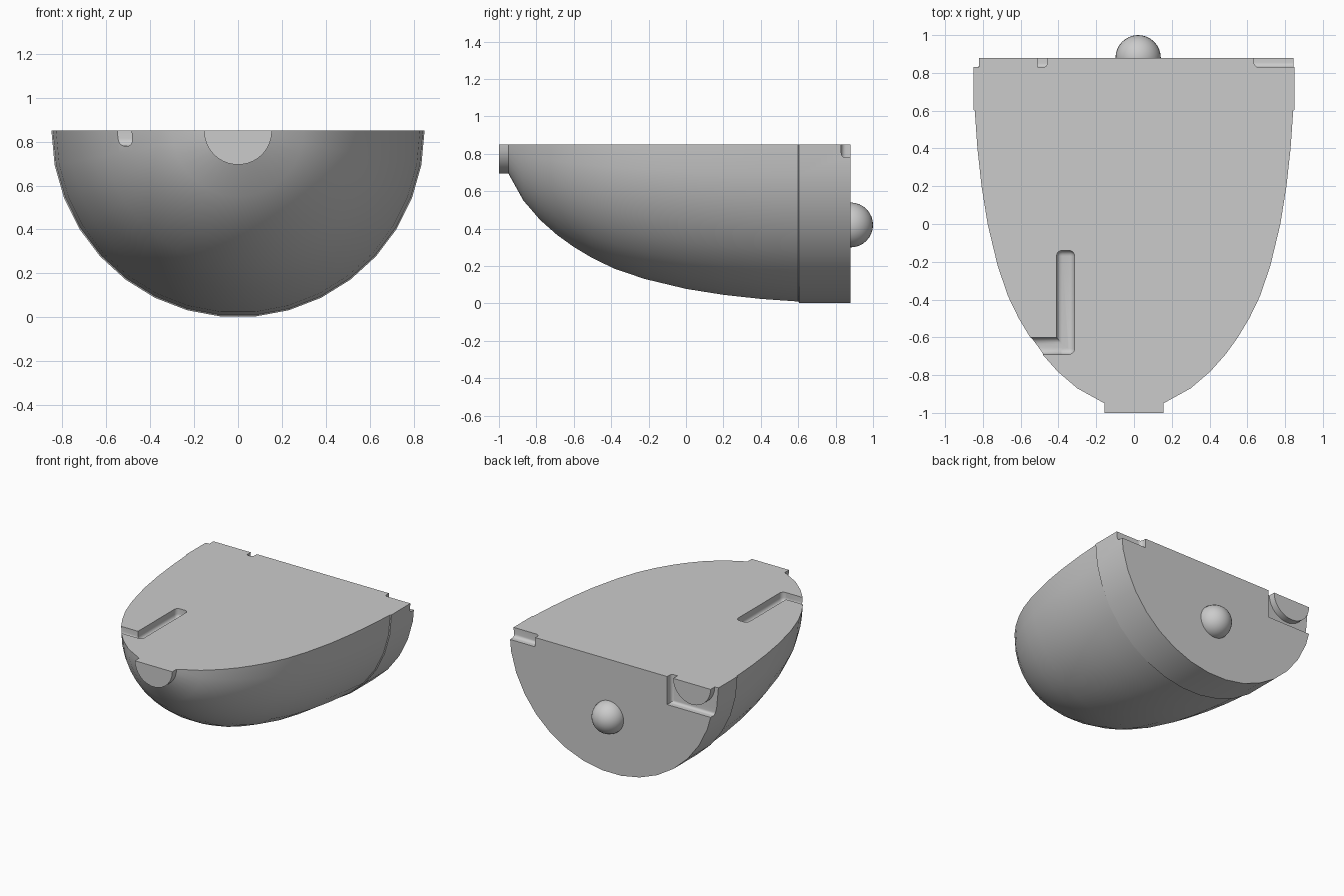
import bpy, bmesh, math

cube = bpy.data.objects.get("Cube")
if cube:
    bpy.data.objects.remove(cube, do_unlink=True)

TOP = 0.85      # height of the flat cut face
BACK = 0.88     # y of the flat rear face

grey = bpy.data.materials.new("light_grey")
grey.use_nodes = True
COLOUR = (0.6, 0.6, 0.6, 1)
grey.diffuse_color = COLOUR
grey.node_tree.nodes["Principled BSDF"].inputs["Base Color"].default_value = COLOUR


def make_object(name, bm):
    """Turn a closed bmesh into an object with outward faces."""
    bm.normal_update()
    bmesh.ops.recalc_face_normals(bm, faces=bm.faces[:])
    if bm.calc_volume(signed=True) < 0:
        bmesh.ops.reverse_faces(bm, faces=bm.faces[:])
    bm.normal_update()
    mesh = bpy.data.meshes.new(name)
    bm.to_mesh(mesh)
    bm.free()
    mesh.update()
    obj = bpy.data.objects.new(name, mesh)
    bpy.context.collection.objects.link(obj)
    mesh.materials.append(grey)
    return obj


def half_turn(name, profile, sides, cx=0):
    """Sweep (y, radius) points through the lower half turn, closed flat on top."""
    bm = bmesh.new()
    angles = [math.pi * i / sides for i in range(sides + 1)]
    rings = [[bm.verts.new((cx + r * math.cos(a), y, TOP - r * math.sin(a)))
              for a in angles] for y, r in profile]
    for a, b in zip(rings, rings[1:]):
        for i in range(sides):
            bm.faces.new((a[i], a[i + 1], b[i + 1], b[i]))
        bm.faces.new((a[0], b[0], b[-1], a[-1]))
    bm.faces.new(rings[0])
    bm.faces.new(rings[-1])
    return make_object(name, bm)


def cut_box(target, low, high, radius, inner_only):
    """Subtract a box with rounded edges; inner_only rounds just the low y face."""
    bm = bmesh.new()
    bmesh.ops.create_cube(bm, size=1)
    for v in bm.verts:
        v.co = [(a + b) / 2 + c * (b - a) for a, b, c in zip(low, high, v.co)]
    bm.normal_update()
    edges = [e for e in bm.edges
             if not inner_only or all(v.co.y < low[1] + 0.001 for v in e.verts)]
    bmesh.ops.bevel(bm, geom=edges, offset=radius, segments=5, profile=0.5,
                    affect='EDGES')
    cutter = make_object("cutter", bm)
    cutter.hide_render = True
    mod = target.modifiers.new("cut", 'BOOLEAN')
    mod.operation = 'DIFFERENCE'
    mod.solver = 'EXACT'
    mod.object = cutter
    bpy.context.view_layer.update()
    bpy.context.view_layer.objects.active = target
    bpy.ops.object.modifier_apply(modifier=mod.name)
    bpy.data.objects.remove(cutter, do_unlink=True)


def smooth(obj):
    bpy.ops.object.select_all(action='DESELECT')
    obj.select_set(True)
    bpy.context.view_layer.objects.active = obj
    bpy.ops.object.shade_smooth_by_angle(angle=math.radians(30))


# Half bullet body with a round nose boss and a slim collar step near the back
body = half_turn("body", [
    (-1, 0.155), (-0.95, 0.155), (-0.87, 0.3), (-0.78, 0.405), (-0.69, 0.485),
    (-0.6, 0.55), (-0.5, 0.61), (-0.38, 0.668), (-0.22, 0.722), (0, 0.775),
    (0.2, 0.807), (0.4, 0.829), (0.6, 0.843), (0.605, 0.85), (BACK, 0.85)], 17)

# Angled slot in the top face, opening through the right side
cut_box(body, (-0.41, -0.69, 0.78), (-0.315, -0.14, 1), 0.03, False)
cut_box(body, (-1, -0.69, 0.78), (-0.315, -0.6, 1), 0.035, False)

# Rear pocket on the right and small rear notch on the left
cut_box(body, (-1, 0.83, 0.64), (-0.46, 1, 1), 0.02, True)
cut_box(body, (0.635, 0.83, 0.78), (1, 1, 1), 0.025, True)
smooth(body)

# Half-round boss inside the rear pocket
smooth(half_turn("rear_boss", [(0.83, 0.155), (BACK, 0.155)], 24, cx=-0.665))

# Ball on the rear face
bm = bmesh.new()
bmesh.ops.create_uvsphere(bm, u_segments=32, v_segments=16, radius=0.12)
ball = make_object("rear_ball", bm)
ball.location = (0.022, BACK, 0.42)
smooth(ball)
